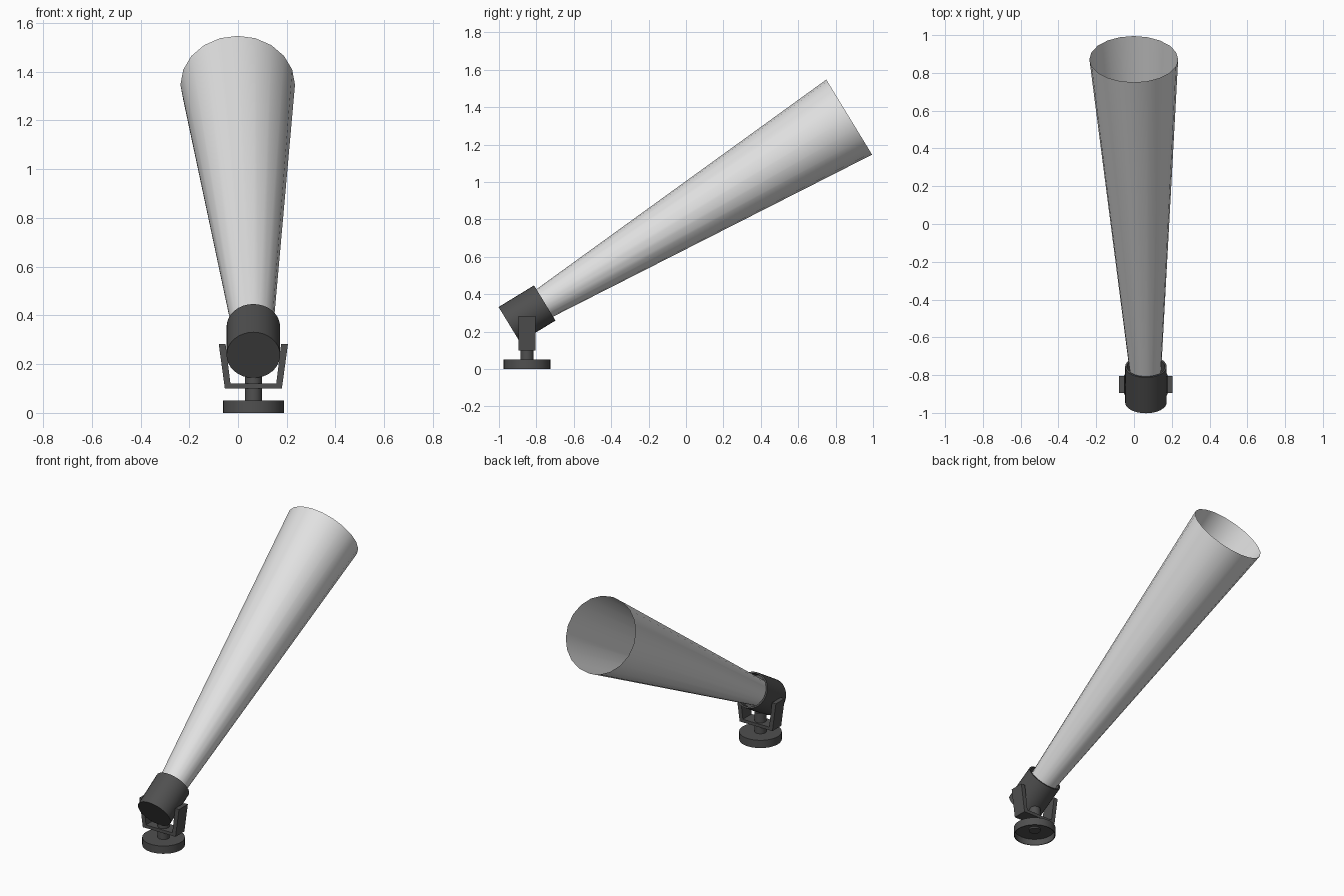
import bpy, bmesh, math
from mathutils import Matrix, Vector

cube = bpy.data.objects.get("Cube")
if cube:
    bpy.data.objects.remove(cube, do_unlink=True)


def material(name, level):
    m = bpy.data.materials.new(name)
    m.use_nodes = True
    m.diffuse_color = (level, level, level, 1)
    m.node_tree.nodes["Principled BSDF"].inputs["Base Color"].default_value = (level, level, level, 1)
    return m


dark = material("dark grey metal", 0.08)
light = material("pale light beam", 0.75)

MOUNT = Vector((0.063, -0.85, 0))          # vertical axis of the stand
PIVOT = MOUNT + Vector((0, 0, 0.295))      # centre of the lamp housing
TILT = math.radians(31.4)
AIM = Matrix.Translation(PIVOT) @ Matrix.Rotation(TILT - math.pi / 2, 4, 'X')
STAND = Matrix.Translation(MOUNT)


def finish(name, bm, mat, matrix, smooth=True):
    mesh = bpy.data.meshes.new(name)
    bm.to_mesh(mesh)
    bm.free()
    mesh.transform(matrix)
    mesh.materials.append(mat)
    obj = bpy.data.objects.new(name, mesh)
    bpy.context.collection.objects.link(obj)
    if smooth:
        bpy.ops.object.select_all(action='DESELECT')
        obj.select_set(True)
        bpy.context.view_layer.objects.active = obj
        bpy.ops.object.shade_smooth_by_angle(angle=math.radians(35))
    return obj


def lathe(name, profile, sides, mat, matrix, lean=0.0):
    """Turn (radius, height) points about z; lean shifts x with height."""
    bm = bmesh.new()
    rings = []
    for r, h in profile:
        shift = lean * h
        if r == 0:
            rings.append([bm.verts.new((shift, 0, h))] * sides)
        else:
            angles = [math.tau * i / sides for i in range(sides)]
            rings.append([bm.verts.new((r * math.cos(a) + shift, r * math.sin(a), h)) for a in angles])
    for low, high in zip(rings, rings[1:]):
        for i in range(sides):
            j = (i + 1) % sides
            corners = list(dict.fromkeys((low[i], low[j], high[j], high[i])))
            bm.faces.new(corners)
    return finish(name, bm, mat, matrix)


# Round foot, hollow underneath
lathe("base_disc", [(0, 0.05), (0.125, 0.05), (0.125, 0), (0.12, 0), (0.12, 0.04), (0, 0.04)][::-1],
      32, dark, STAND)

# Post from the foot up to the housing
lathe("stem", [(0, 0.03), (0.035, 0.03), (0.035, 0.18), (0, 0.18)], 24, dark, STAND)

# Splayed U bracket: half outline mirrored, then extruded in depth
half = [(0.117, 0.1), (0.142, 0.283), (0.114, 0.283), (0.094, 0.12)]
outline = half + [(-x, z) for x, z in reversed(half)]
bm = bmesh.new()
front = bm.faces.new([bm.verts.new((x, -0.045, z)) for x, z in outline])
extruded = bmesh.ops.extrude_face_region(bm, geom=[front])
moved = [v for v in extruded["geom"] if isinstance(v, bmesh.types.BMVert)]
bmesh.ops.translate(bm, verts=moved, vec=(0, 0.09, 0))
bmesh.ops.recalc_face_normals(bm, faces=bm.faces)
finish("yoke_bracket", bm, dark, STAND, smooth=False)

# Lamp housing: a cup with a recessed front
lathe("lamp_housing", [(0, -0.111), (0.11, -0.111), (0.11, 0.111), (0.1, 0.111), (0.1, 0.05), (0, 0.05)],
      32, dark, AIM)

# Open cone of light, drifting slightly to one side
lathe("light_beam", [(0.081, 0.051), (0.235, 2.018)], 20, light, AIM, lean=-0.0318)
